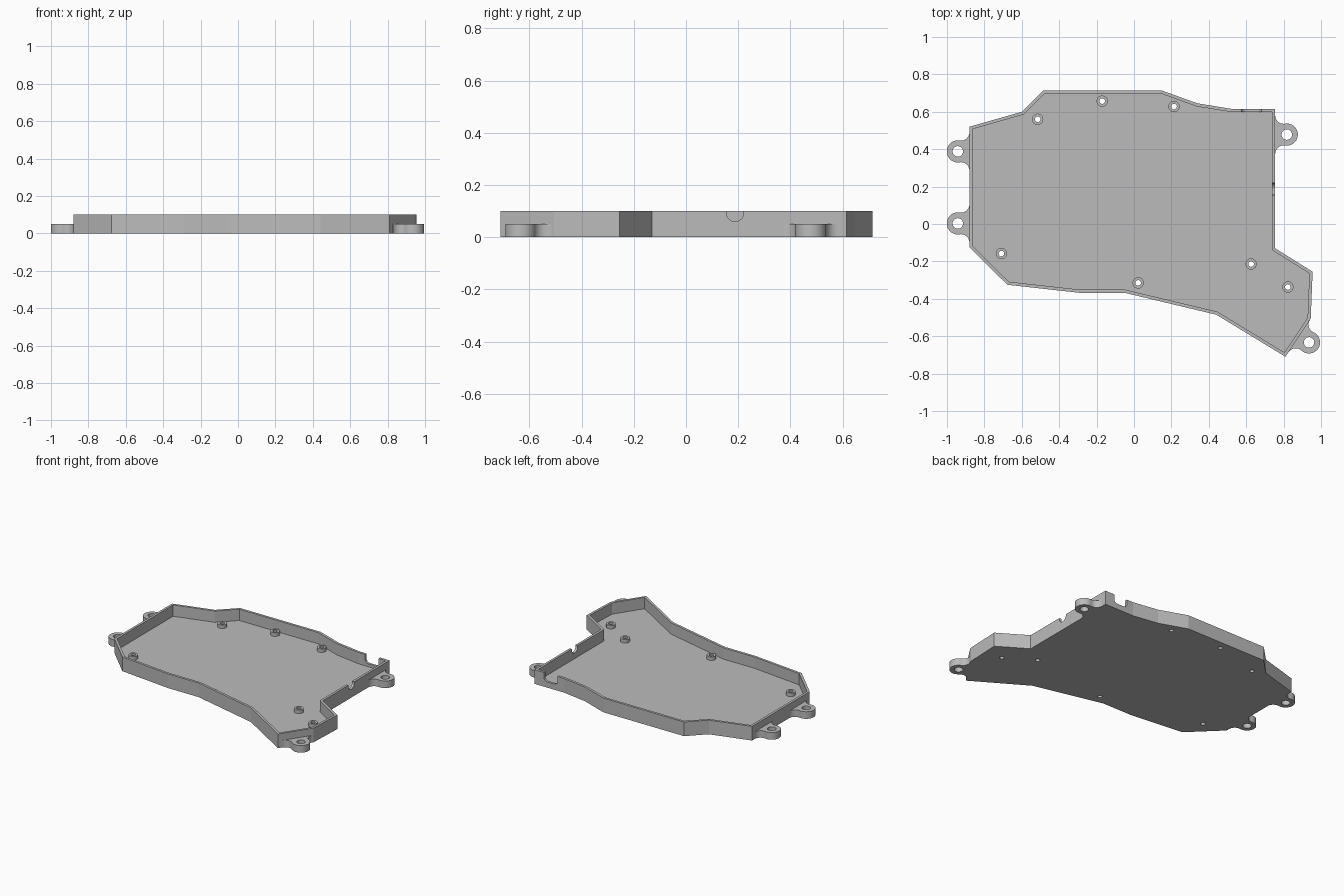
import bpy, bmesh
from math import pi, cos, sin, atan2, sqrt
from mathutils import Vector, Matrix

cube = bpy.data.objects.get("Cube")
if cube:
    bpy.data.objects.remove(cube, do_unlink=True)

WALL, HEIGHT, FLOOR = 0.017, 0.10, 0.02
EAR_HEIGHT, BOSS_TOP = 0.05, 0.045

grey = bpy.data.materials.new("plain_grey")
grey.use_nodes = True
grey.diffuse_color = (0.5, 0.5, 0.5, 1)
grey.node_tree.nodes["Principled BSDF"].inputs["Base Color"].default_value = (0.5, 0.5, 0.5, 1)


def arc(c, r, a0, a1, n):
    return [Vector((c[0] + r * cos(a0 + (a1 - a0) * i / n),
                    c[1] + r * sin(a0 + (a1 - a0) * i / n))) for i in range(n + 1)]


def circle(c, r, n=32):
    return arc(c, r, 0, 2 * pi, n)[:-1]


def inset(pts, t):
    """Mitred inward offset of a clockwise outline."""
    out = []
    for i, p in enumerate(pts):
        a = (p - pts[i - 1]).normalized()
        b = (pts[(i + 1) % len(pts)] - p).normalized()
        na, nb = Vector((a.y, -a.x)), Vector((b.y, -b.x))
        out.append(p + (na + nb) * t / (1 + na.dot(nb)))
    return out


def plate(name, loops, z0, z1, matrix=None):
    """Extrude an outline, with any further loops as holes."""
    bm = bmesh.new()
    for loop in loops:
        vs = [bm.verts.new((p.x, p.y, z0)) for p in loop]
        for i, v in enumerate(vs):
            bm.edges.new((vs[i - 1], v))
    bmesh.ops.triangle_fill(bm, use_beauty=True, edges=bm.edges[:], normal=(0, 0, 1))
    ext = bmesh.ops.extrude_face_region(bm, geom=bm.faces[:], use_keep_orig=True)
    top = [g for g in ext["geom"] if isinstance(g, bmesh.types.BMVert)]
    bmesh.ops.translate(bm, verts=top, vec=(0, 0, z1 - z0))
    bmesh.ops.recalc_face_normals(bm, faces=bm.faces[:])
    if matrix:
        bm.transform(matrix)
    mesh = bpy.data.meshes.new(name)
    bm.to_mesh(mesh)
    bm.free()
    mesh.materials.append(grey)
    ob = bpy.data.objects.new(name, mesh)
    bpy.context.collection.objects.link(ob)
    return ob


def activate(ob):
    bpy.ops.object.select_all(action="DESELECT")
    ob.select_set(True)
    bpy.context.view_layer.objects.active = ob


def smooth(ob):
    activate(ob)
    bpy.ops.object.shade_smooth_by_angle(angle=0.5)


# Tray outline, clockwise from the left rear corner
outline = [Vector(p) for p in (
    (-0.88, 0.52), (-0.60, 0.60), (-0.485, 0.715), (0.145, 0.715),
    (0.34, 0.645), (0.525, 0.615), (0.755, 0.615), (0.755, -0.13),
    (0.955, -0.255), (0.945, -0.505), (0.81, -0.71), (0.44, -0.485),
    (-0.05, -0.368), (-0.29, -0.368), (-0.677, -0.325), (-0.88, -0.125))]
inner = inset(outline, WALL)
bosses = [(-0.515, 0.56), (-0.17, 0.657), (0.214, 0.628), (-0.709, -0.158),
          (0.022, -0.315), (0.626, -0.214), (0.823, -0.337)]

# Floor with screw holes, and the rim wall
plate("tray_floor", [inner] + [circle(b, 0.015, 24) for b in bosses], 0, FLOOR)
rim = plate("rim_wall", [outline, inner], 0, HEIGHT)

# Cable notches: round one in the side wall, rounded slot in the rear wall
upright = Matrix.Rotation(pi / 2, 4, "X")
side_cut = plate("side_notch_cutter", [circle((0, 0), 0.033)], -0.05, 0.05,
                 Matrix.Translation((0.747, 0.188, 0.093)) @ Matrix.Rotation(pi / 2, 4, "Z") @ upright)
r, half = 0.025, 0.0525
slot = (arc((-half + r, r), r, pi, 1.5 * pi, 8) + arc((half - r, r), r, 1.5 * pi, 2 * pi, 8)
        + [Vector((half, 0.1)), Vector((-half, 0.1))])
rear_cut = plate("rear_slot_cutter", [slot], -0.05, 0.05,
                 Matrix.Translation((0.628, 0.607, 0.04)) @ upright)
for cutter in (side_cut, rear_cut):
    cutter.hide_render = True
    mod = rim.modifiers.new("notch", "BOOLEAN")
    mod.operation, mod.solver, mod.object = "DIFFERENCE", "EXACT", cutter
    activate(rim)
    bpy.ops.object.modifier_apply(modifier=mod.name)
    bpy.data.objects.remove(cutter, do_unlink=True)
activate(rim)
bpy.ops.object.shade_flat()

# Hollow screw bosses
for i, b in enumerate(bosses):
    smooth(plate(f"screw_boss_{i + 1}", [circle(b, 0.03), circle(b, 0.015, 24)], FLOOR, BOSS_TOP))

# Mounting ear: local x runs along the wall, local y points outward
R, F, D = 0.059, 0.045, 0.062
s = sqrt((R + F) ** 2 - (D - F) ** 2)
turn = atan2(F - D, s)
right = [Vector((s, -0.01))] + arc((s, F), F, 1.5 * pi, pi + turn, 10)
left = [Vector((-p.x, p.y)) for p in reversed(right)]
ear = right + arc((0, D), R, turn, pi - turn, 28)[1:-1] + left
ear_loops = [ear, circle((0, D), 0.028)]

# Foot point on the wall and outward direction of each ear
slope = atan2(-0.55, 0.835)
for name, x, y, angle in (("rear_right_ear", -0.88, 0.388, pi),
                          ("front_right_ear", -0.88, 0.003, pi),
                          ("rear_left_ear", 0.755, 0.478, 0),
                          ("front_left_ear", 0.884, -0.599, slope)):
    place = Matrix.Translation((x, y, 0)) @ Matrix.Rotation(angle - pi / 2, 4, "Z")
    smooth(plate(name, ear_loops, 0, EAR_HEIGHT, place))
